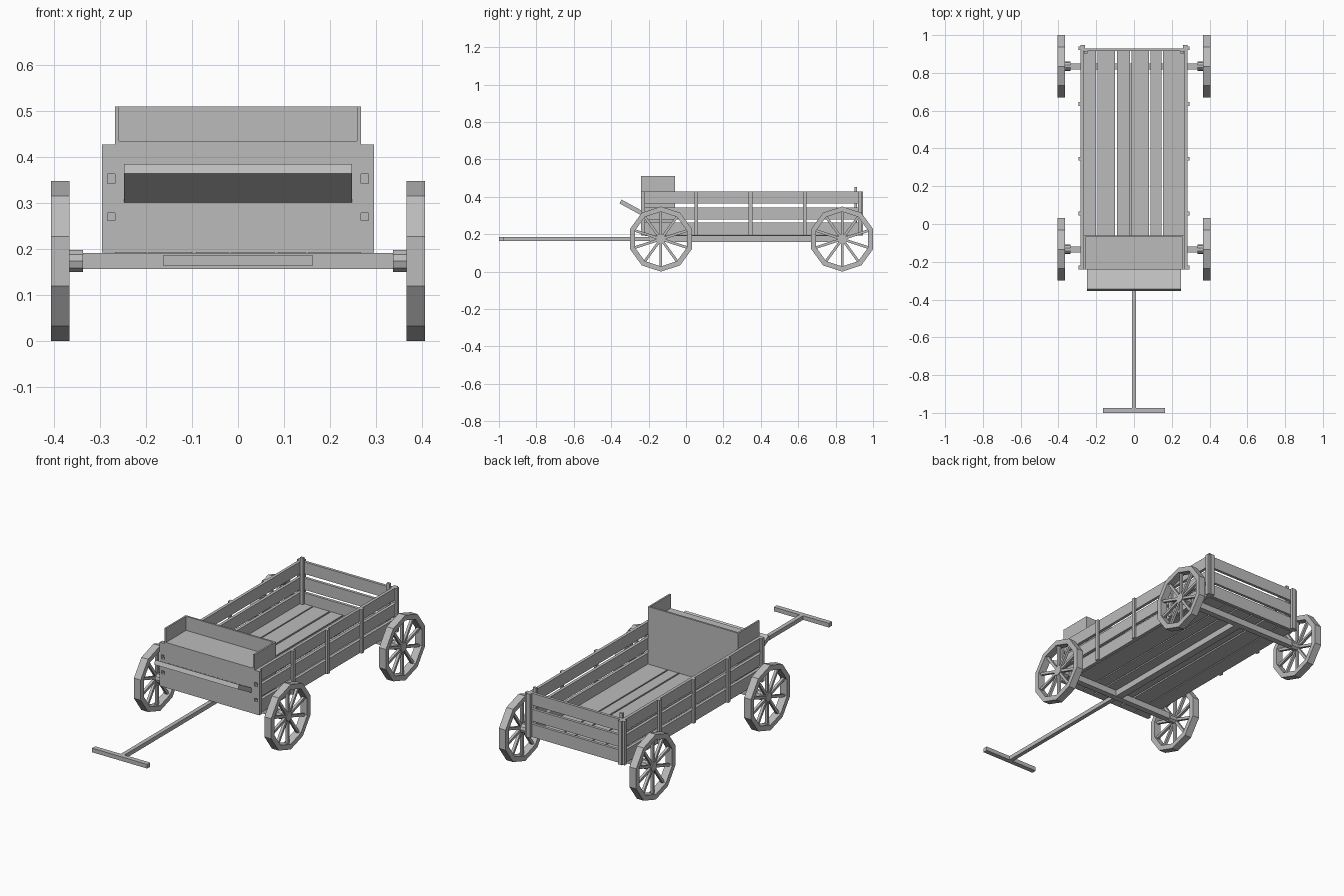
import bpy, bmesh, math
from mathutils import Matrix, Vector

old = bpy.data.objects.get("Cube")
if old:
    bpy.data.objects.remove(old, do_unlink=True)

wood = bpy.data.materials.new("grey_wood")
wood.use_nodes = True
GREY = (0.5, 0.5, 0.5, 1)
wood.diffuse_color = GREY
wood.node_tree.nodes["Principled BSDF"].inputs["Base Color"].default_value = GREY


def finish(name, bm):
    bmesh.ops.recalc_face_normals(bm, faces=bm.faces)
    mesh = bpy.data.meshes.new(name)
    bm.to_mesh(mesh)
    bm.free()
    mesh.materials.append(wood)
    obj = bpy.data.objects.new(name, mesh)
    bpy.context.collection.objects.link(obj)
    return obj


def add_box(bm, x, y, z, turn=Matrix()):
    size = Vector((x[1] - x[0], y[1] - y[0], z[1] - z[0]))
    mid = Vector((x[0] + x[1], y[0] + y[1], z[0] + z[1])) / 2
    bmesh.ops.create_cube(bm, size=1, matrix=turn @ Matrix.Translation(mid) @ Matrix.Diagonal(size).to_4x4())


def box(name, x, y, z):
    bm = bmesh.new()
    add_box(bm, x, y, z)
    return finish(name, bm)


def prism(name, profile, x):
    """Extrude a (y, z) profile along x."""
    bm = bmesh.new()
    face = bm.faces.new([bm.verts.new((x[0], y, z)) for y, z in profile])
    out = bmesh.ops.extrude_face_region(bm, geom=[face])["geom"]
    verts = [v for v in out if isinstance(v, bmesh.types.BMVert)]
    bmesh.ops.translate(bm, verts=verts, vec=(x[1] - x[0], 0, 0))
    return finish(name, bm)


def sym(a, b, side):
    return sorted((a * side, b * side))


SIDES = (("left", 1), ("right", -1))
SLATS = ((0.193, 0.262), (0.278, 0.342), (0.363, 0.427))
WHEEL_Z, RIM_R, INNER_R, N = 0.174, 0.174, 0.146, 10
FRONT_AXLE, REAR_AXLE = -0.134, 0.835

# Floor boards with narrow gaps
for i, x in enumerate(((-0.267, -0.2), (-0.194, -0.1), (-0.091, -0.021),
                       (-0.014, 0.079), (0.087, 0.146), (0.153, 0.267))):
    box(f"floor_board_{i + 1}", x, (-0.22, 0.915), (0.191, 0.203))

# Slatted sides with upright battens
for label, s in SIDES:
    for i, z in enumerate(SLATS):
        box(f"{label}_side_slat_{i + 1}", sym(0.267, 0.283, s), (-0.24, 0.93), z)
    for i, y in enumerate((-0.23, 0.055, 0.345, 0.635, 0.93)):
        box(f"{label}_side_batten_{i + 1}", sym(0.283, 0.295, s), (y - 0.01, y + 0.01), (0.193, 0.427))
    box(f"{label}_tailgate_batten", sym(0.26, 0.283, s), (0.93, 0.947), (0.193, 0.427))
    box(f"{label}_tailgate_stake", sym(0.247, 0.265, s), (0.902, 0.915), (0.203, 0.452))

# Slatted tailgate
for i, z in enumerate(SLATS):
    box(f"tailgate_slat_{i + 1}", (-0.267, 0.267), (0.915, 0.93), z)

# Driver's box: front panel, bench, arm panels, backrest and tilted footboard
box("front_panel", (-0.267, 0.267), (-0.24, -0.222), (0.193, 0.427))
box("bench_seat", (-0.26, 0.26), (-0.24, -0.06), (0.422, 0.435))
box("seat_backrest", (-0.267, 0.267), (-0.07, -0.06), (0.203, 0.51))
for label, s in SIDES:
    box(f"{label}_seat_panel", sym(0.258, 0.267, s), (-0.24, -0.06), (0.203, 0.51))
prism("footboard", ((-0.345, 0.385), (-0.355, 0.364), (-0.235, 0.299), (-0.235, 0.325)), (-0.248, 0.248))

# Undercarriage and pulling handle
box("centre_beam", (-0.02, 0.02), (FRONT_AXLE, REAR_AXLE), (0.158, 0.191))
for label, y in (("front", FRONT_AXLE), ("rear", REAR_AXLE)):
    box(f"{label}_axle", (-0.36, 0.36), (y - 0.016, y + 0.016), (0.157, 0.192))
box("pull_pole", (-0.011, 0.011), (-0.98, FRONT_AXLE), (0.164, 0.186))
box("pull_handle", (-0.163, 0.163), (-1.0, -0.974), (0.164, 0.186))


# Ten-sided wheels: hollow rim, spokes and hub
def wheel(name, side, y):
    bm = bmesh.new()
    x0, x1 = sym(0.366, 0.406, side)
    rings = []
    for k in range(N):
        a = 2 * math.pi * k / N
        rings.append([bm.verts.new((x, r * math.sin(a), r * math.cos(a)))
                      for x, r in ((x0, RIM_R), (x1, RIM_R), (x1, INNER_R), (x0, INNER_R))])
    for k in range(N):
        p, q = rings[k], rings[(k + 1) % N]
        for j in range(4):
            n = (j + 1) % 4
            bm.faces.new((p[j], p[n], q[n], q[j]))
        turn = Matrix.Rotation(2 * math.pi * k / N, 4, "X")
        add_box(bm, sym(0.379, 0.393, side), (-0.007, 0.007), (0.015, INNER_R + 0.008), turn)
    hub = Matrix.Translation((0.367 * side, 0, 0)) @ Matrix.Rotation(math.pi / 2, 4, "Y")
    bmesh.ops.create_cone(bm, cap_ends=True, segments=N, radius1=0.025, radius2=0.025, depth=0.06, matrix=hub)
    obj = finish(name, bm)
    obj.location = (0, y, WHEEL_Z)


for label, s in SIDES:
    wheel(f"front_{label}_wheel", s, FRONT_AXLE)
    wheel(f"rear_{label}_wheel", s, REAR_AXLE)
